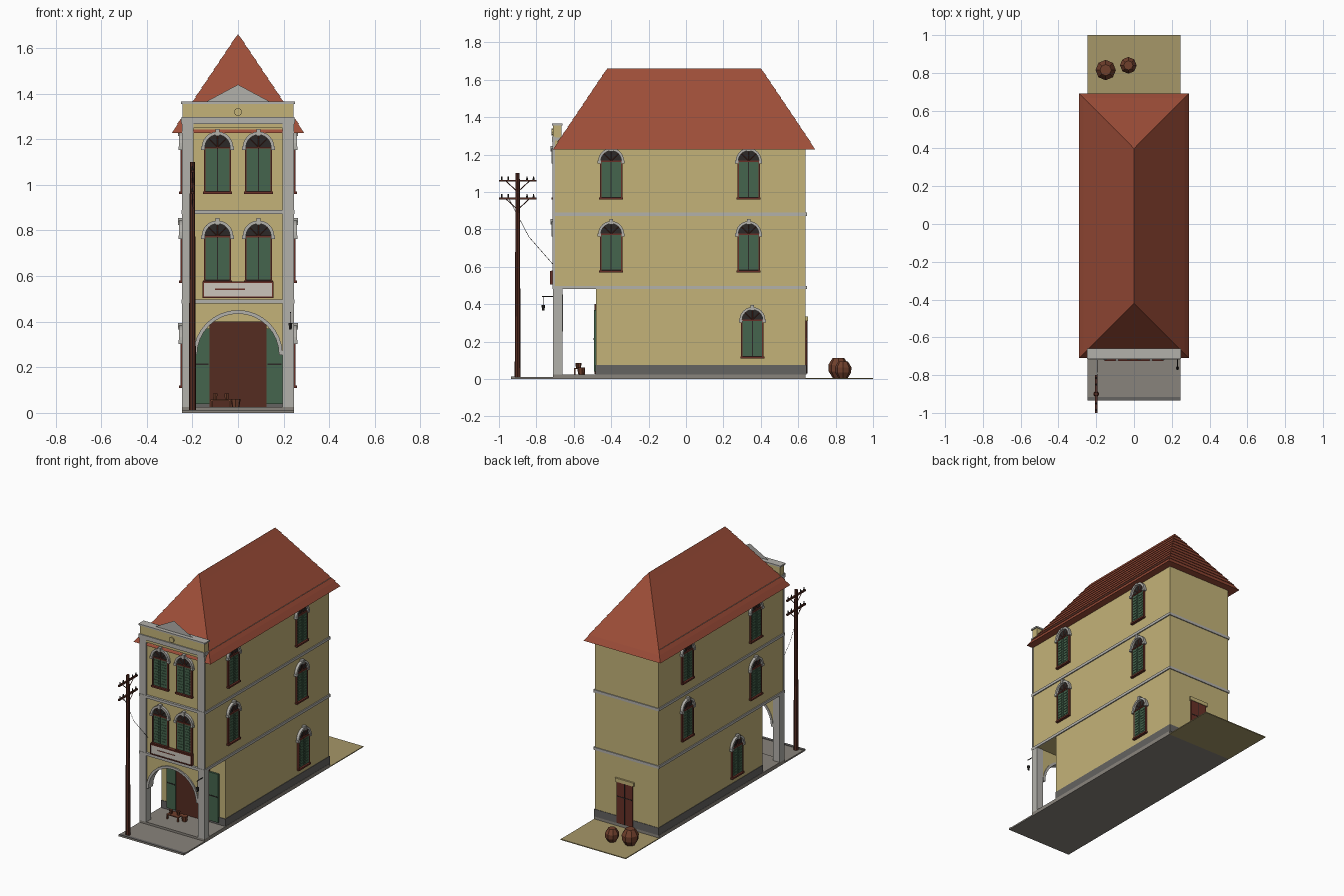
import bpy, bmesh, math
from mathutils import Matrix, Vector

if "Cube" in bpy.data.objects:
    bpy.data.objects.remove(bpy.data.objects["Cube"])

COLS = dict(wall=(.55, .45, .19), trim=(.45, .44, .41), roof=(.34, .075, .04), green=(.06, .13, .075),
            brown=(.09, .025, .015), red=(.14, .03, .02), dark=(.025, .022, .02), plinth=(.13, .125, .12),
            pave=(.25, .23, .2), yard=(.38, .31, .14), sign=(.6, .56, .5), clay=(.16, .05, .025))
MATS = {}
for k, c in COLS.items():
    MATS[k] = bpy.data.materials.new(k)
    MATS[k].diffuse_color = (*c, 1)


def box(bm, x0, x1, y0, y1, z0, z1):
    m = Matrix.Translation(((x0 + x1) / 2, (y0 + y1) / 2, (z0 + z1) / 2)) @ Matrix.Diagonal((x1 - x0, y1 - y0, z1 - z0, 1))
    bmesh.ops.create_cube(bm, size=1, matrix=m)


def prism(bm, pts, y0, y1):
    """Extrude an x/z outline from y0 to y1."""
    a = [bm.verts.new((x, y0, z)) for x, z in pts]
    b = [bm.verts.new((x, y1, z)) for x, z in pts]
    bm.faces.new(a)
    bm.faces.new(b[::-1])
    for i in range(len(pts)):
        j = (i + 1) % len(pts)
        bm.faces.new((a[j], a[i], b[i], b[j]))


def rod(bm, p, q, r0, r1=None, n=6):
    p, q = Vector(p), Vector(q)
    d = q - p
    m = Matrix.Translation((p + q) / 2) @ d.to_track_quat('Z', 'Y').to_matrix().to_4x4()
    bmesh.ops.create_cone(bm, cap_ends=True, segments=n, radius1=r0, radius2=r0 if r1 is None else r1, depth=d.length, matrix=m)


def arc(r, cz, n=12, cx=0):
    return [(cx + r * math.cos(math.pi * i / n), cz + r * math.sin(math.pi * i / n)) for i in range(n + 1)]


def finish(name, bm, col):
    bmesh.ops.recalc_face_normals(bm, faces=bm.faces)
    me = bpy.data.meshes.new(name)
    bm.to_mesh(me)
    bm.free()
    me.materials.append(MATS[col])
    return me


def place(name, me, m=Matrix()):
    o = bpy.data.objects.new(name, me)
    bpy.context.collection.objects.link(o)
    o.matrix_world = m
    return o


def boxes(name, col, *bs):
    bm = bmesh.new()
    for b in bs:
        box(bm, *b)
    place(name, finish(name, bm, col))


def build(name, col, fn):
    bm = bmesh.new()
    fn(bm)
    return place(name, finish(name, bm, col))


# ground
boxes('pavement', 'pave', (-.245, .245, -.935, -.7, 0, .01))
boxes('kerb', 'plinth', (-.245, .245, -.935, -.915, .01, .013))
boxes('porch_floor', 'pave', (-.245, .245, -.71, .64, 0, .025))
boxes('back_yard', 'yard', (-.245, .245, .64, 1, 0, .006))

# walls
boxes('upper_walls', 'wall', (-.24, .24, -.7, .64, .48, 1.27))
boxes('ground_floor_walls', 'wall', (-.24, .24, -.48, .64, .025, .48))
boxes('plinth', 'plinth', (-.243, .243, -.484, .643, .025, .075))
boxes('porch_pillars', 'trim', *[(s - .025, s + .025, -.71, -.66, .025, .49) for s in (-.22, .22)])
boxes('pilasters', 'trim', *[(s - .025, s + .025, -.713, -.7, .49, 1.28) for s in (-.22, .22)])
build('arch_wall', 'wall', lambda bm: prism(bm, arc(.188, .255, 16) + [(-.2, .255), (-.2, .485), (.2, .485), (.2, .255)], -.7, -.662))
build('arch_moulding', 'trim', lambda bm: prism(bm, arc(.196, .255, 16) + arc(.18, .255, 16)[::-1], -.709, -.658))

# string courses, cornice and parapet
boxes('string_courses', 'trim', *[(-.247, .247, -.715, .646, z, z + .018) for z in (.48, .872)],
      (-.25, .25, -.715, .646, 1.274, 1.292))
boxes('front_cornice', 'trim', (-.247, .247, -.717, -.7, 1.268, 1.297))
boxes('parapet', 'wall', (-.243, .243, -.71, -.665, 1.25, 1.357))
boxes('parapet_cap', 'trim', (-.25, .25, -.716, -.66, 1.355, 1.365))
build('pediment', 'trim', lambda bm: bm.faces.new([bm.verts.new(p) for p in ((-.14, -.69, 1.365), (.14, -.69, 1.365), (0, -.69, 1.44))]))
build('parapet_rosette', 'wall', lambda bm: rod(bm, (0, -.71, 1.32), (0, -.718, 1.32), .018, n=8))


# hipped roof with overlapping tile courses
def roof(bm):
    n, rings = 11, []
    for i in range(n):
        for t, out in ((i / n, .004 if i else 0), ((i + 1) / n, 0)):
            w = max(.29 * (1 - t), .0005) + out
            y0, y1 = -.71 + .29 * t - out, .69 - .29 * t + out
            z = 1.228 + .432 * t
            rings.append([bm.verts.new(p) for p in ((-w, y0, z), (w, y0, z), (w, y1, z), (-w, y1, z))])
    for a, b in zip(rings, rings[1:]):
        for k in range(4):
            bm.faces.new((a[k], a[(k + 1) % 4], b[(k + 1) % 4], b[k]))
    bm.faces.new(rings[0][::-1])
    bm.faces.new(rings[-1])


build('tiled_roof', 'roof', roof)

# arched window, drawn once: faces -y, sill at z = 0
R, SP = .055, .205


def w_back(bm):
    prism(bm, arc(R, SP) + [(-R, .01), (R, .01)], -.004, .002)


def w_shutters(bm):
    for s in (-1, 1):
        x0, x1 = sorted((s * .003, s * .052))
        box(bm, x0, x1, -.009, -.003, .014, SP - .004)
        for k in range(9):
            box(bm, x0 + .008, x1 - .008, -.012, -.008, .026 + k * .019, .036 + k * .019)


def w_frame(bm):
    box(bm, -.064, .064, -.018, 0, 0, .011)
    box(bm, -.055, .055, -.012, 0, SP - .006, SP + .002)
    for s in (-1, 1):
        box(bm, s * .056 - .004, s * .056 + .004, -.012, 0, .01, SP)
    for a in (45, 90, 135):
        a = math.radians(a)
        rod(bm, (0, -.005, SP), (R * math.cos(a), -.005, SP + R * math.sin(a)), .002, n=4)


def w_hood(bm):
    prism(bm, arc(.069, SP) + arc(R, SP)[::-1], -.018, 0)
    box(bm, -.009, .009, -.024, 0, SP + .05, SP + .08)
    for s in (-1, 1):
        box(bm, s * .063 - .009, s * .063 + .009, -.02, 0, SP - .012, SP + .004)


parts = []
for nm, col, fn in (('window_glass', 'dark', w_back), ('window_shutters', 'green', w_shutters),
                    ('window_frame', 'red', w_frame), ('window_hood', 'trim', w_hood)):
    b = bmesh.new()
    fn(b)
    parts.append((nm, finish(nm, b, col)))
spots = [(x, -.7, z, 0) for x in (-.09, .09) for z in (.57, .96)]
for s in (-1, 1):
    spots += [(s * .24, y, z, s * 90) for y in (-.4, .335) for z in (.57, .96)]
spots += [(.24, .355, .11, 90), (-.24, -.2, .11, -90)]
for x, y, z, a in spots:
    m = Matrix.Translation((x, y, z)) @ Matrix.Rotation(math.radians(a), 4, 'Z')
    for nm, me in parts:
        place(nm, me, m)

# shop front under the porch
boxes('shop_doorway', 'brown', (-.125, .125, -.488, -.48, .026, .4))
boxes('shop_shutters', 'green', *[(min(s * .125, s * .195), max(s * .125, s * .195), -.493, -.48, .04, .37) for s in (-1, 1)])
boxes('shop_shutter_rails', 'dark', *[(s * .16 - .03, s * .16 + .03, -.496, -.49, .21, .216) for s in (-1, 1)])

# blank signboard
boxes('signboard', 'sign', (-.15, .15, -.722, -.7, .51, .57))
boxes('signboard_frame', 'red', (-.156, .156, -.726, -.7, .504, .511), (-.156, .156, -.726, -.7, .569, .576),
      *[(s * .153 - .003, s * .153 + .003, -.726, -.7, .504, .576) for s in (-1, 1)],
      (-.1, .03, -.724, -.72, .54, .545))

# back door
boxes('back_door', 'red', (-.05, .07, .64, .648, .03, .31))
boxes('back_door_rails', 'dark', (-.045, .065, .648, .65, .21, .215), (.008, .012, .648, .65, .03, .31))
boxes('back_door_lintel', 'wall', (-.06, .08, .64, .652, .31, .335))


# lantern on the right pillar
def lantern(bm):
    rod(bm, (.23, -.7, .44), (.23, -.77, .44), .003)
    rod(bm, (.23, -.763, .44), (.23, -.763, .395), .0015)
    rod(bm, (.23, -.763, .365), (.23, -.763, .395), .006, .01)


build('hanging_lantern', 'dark', lantern)


# utility pole with two cross arms
def pole(bm):
    rod(bm, (-.2, -.9, .005), (-.2, -.9, 1.1), .016, .011, 8)
    for z in (.965, 1.06):
        box(bm, -.206, -.194, -1, -.8, z - .005, z + .005)
        for s in (-1, 1):
            rod(bm, (-.2, -.9, z - .06), (-.2, -.9 + s * .065, z), .0025, n=4)


def insulators(bm):
    for z in (.97, 1.065):
        for y in (-.985, -.95, -.85, -.815):
            rod(bm, (-.2, y, z), (-.2, y, z + .018), .005, .003)


build('utility_pole', 'brown', pole)
build('pole_insulators', 'dark', insulators)
build('service_wire', 'dark', lambda bm: [rod(bm, a, b, .0012, n=4) for a, b in (
    ((-.2, -.95, .97), (-.195, -.84, .76)), ((-.195, -.84, .76), (-.19, -.7, .6)))])


# porch table with pots
def table(bm):
    box(bm, -.12, -.03, -.6, -.54, .052, .058)
    for x in (-.115, -.035):
        for y in (-.595, -.545):
            box(bm, x - .004, x + .004, y - .004, y + .004, .025, .053)
    for x, y in ((-.1, -.58), (-.05, -.57)):
        rod(bm, (x, y, .058), (x, y, .085), .008, .012, 6)
    rod(bm, (-.01, -.56, .025), (-.01, -.56, .06), .016, .022, 7)


build('porch_table', 'clay', table)

# storage jars in the yard
for x, y, s in ((-.15, .815, 1), (-.03, .84, .82)):
    def jar(bm):
        prof = ((.03, 0), (.052, .035), (.054, .07), (.036, .1), (.03, .108))
        for (r0, z0), (r1, z1) in zip(prof, prof[1:]):
            rod(bm, (x, y, .005 + z0 * s), (x, y, .005 + z1 * s), r0 * s, r1 * s, 8)
    build('storage_jar', 'clay', jar)

for m in bpy.data.materials:
    if m.users and not m.is_grease_pencil:
        m.use_nodes = True
        m.node_tree.nodes["Principled BSDF"].inputs["Base Color"].default_value = m.diffuse_color
